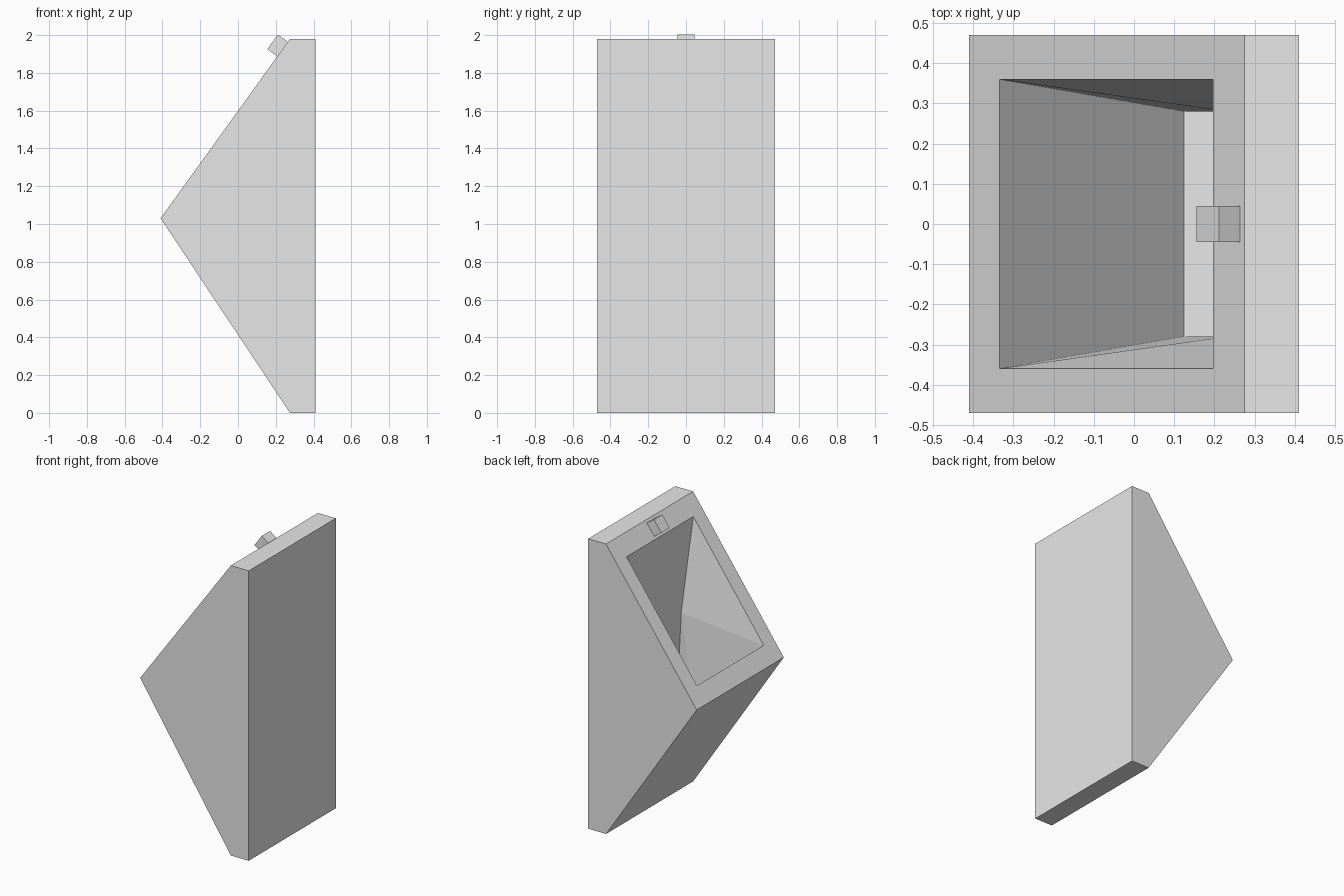
import bpy
import bmesh
from mathutils import Matrix, Vector

cube = bpy.data.objects.get("Cube")
if cube:
    bpy.data.objects.remove(cube, do_unlink=True)

grey = bpy.data.materials.new("light_grey")
grey.use_nodes = True
colour = (0.8, 0.8, 0.8, 1)
grey.diffuse_color = colour
grey.node_tree.nodes["Principled BSDF"].inputs["Base Color"].default_value = colour


def finish(bm, name):
    bmesh.ops.recalc_face_normals(bm, faces=bm.faces)
    mesh = bpy.data.meshes.new(name)
    bm.to_mesh(mesh)
    bm.free()
    mesh.materials.append(grey)
    obj = bpy.data.objects.new(name, mesh)
    bpy.context.collection.objects.link(obj)
    return obj


def mirrored_points(bm, half_width, points):
    """Make a pair of vertices at -y and +y for each (x, z) point."""
    return [[bm.verts.new((x, s * half_width, z)) for s in (-1, 1)]
            for x, z in points]


def strip(bm, rows):
    """Bridge consecutive vertex pairs with quads."""
    for a, b in zip(rows, rows[1:]):
        bm.faces.new((a[0], b[0], b[1], a[1]))


# Wedge-shaped body: the upper slope is left open for the basin
bm = bmesh.new()
nose, crest = (-0.41, 1.03), (0.275, 1.98)
outer = mirrored_points(bm, 0.47, [crest, (0.41, 1.98), (0.41, 0), (0.275, 0), nose])
strip(bm, outer)
for s in (0, 1):
    bm.faces.new([row[s] for row in outer])


def on_slope(x):
    return x, nose[1] + (x - nose[0]) * (crest[1] - nose[1]) / (crest[0] - nose[0])


# Flat rim around the opening
lip, head = mirrored_points(bm, 0.36, [on_slope(-0.335), on_slope(0.197)])
strip(bm, [outer[-1], lip])
strip(bm, [head, outer[0]])
for s in (0, 1):
    bm.faces.new((outer[-1][s], lip[s], head[s], outer[0][s]))

# Tapered basin: back wall, narrow bottom and sloping front wall
waist, back, front = mirrored_points(
    bm, 0.28, [(0.232, 1.236), (0.265, 0.6), (0.125, 0.55)])
strip(bm, [head, waist, back, front, lip])
for s in (0, 1):
    bm.faces.new((lip[s], head[s], waist[s]))
    bm.faces.new((lip[s], waist[s], front[s]))
    bm.faces.new((waist[s], back[s], front[s]))
finish(bm, "urinal_body")

# Small block standing on the slope above the opening
bm = bmesh.new()
bmesh.ops.create_cube(bm, size=1, matrix=Matrix.Diagonal((0.095, 0.09, 0.065, 1)))
along = Vector((crest[0] - nose[0], 0, crest[1] - nose[1])).normalized()
outward = Vector((-along.z, 0, along.x))
x, z = on_slope(0.236)
block = finish(bm, "flush_sensor")
block.location = Vector((x, 0, z)) + outward * 0.0325
block.rotation_euler = Matrix((along, (0, 1, 0), outward)).transposed().to_euler()
